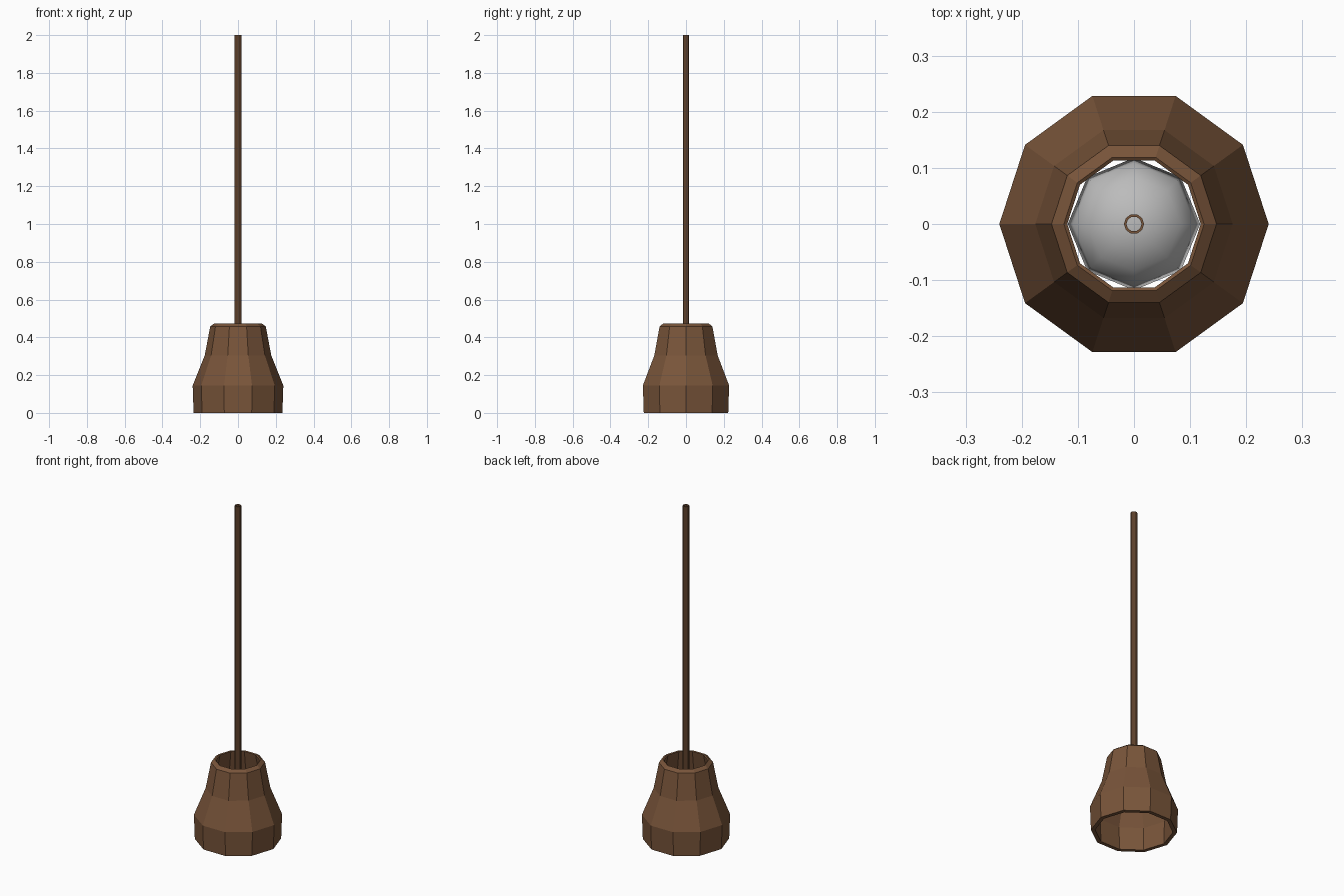
import bpy, bmesh, math

if "Cube" in bpy.data.objects:
    bpy.data.objects.remove(bpy.data.objects["Cube"])


def material(name, rgb):
    m = bpy.data.materials.new(name)
    m.diffuse_color = (*rgb, 1)
    m.use_nodes = True
    m.node_tree.nodes["Principled BSDF"].inputs["Base Color"].default_value = m.diffuse_color
    return m


wood = material("brown wood", (0.19, 0.09, 0.042))
metal = material("grey metal", (0.5, 0.5, 0.5))


def lathe(name, profile, sides, mat, closed=True, smooth=False):
    """Revolve (radius, z) points about z; a radius of 0 makes a pole point."""
    bm = bmesh.new()
    rings = []
    for r, z in profile:
        if r == 0:
            rings.append([bm.verts.new((0, 0, z))] * sides)
        else:
            rings.append([bm.verts.new((r * math.cos(math.tau * i / sides),
                                        r * math.sin(math.tau * i / sides), z))
                          for i in range(sides)])
    pairs = list(zip(rings, rings[1:]))
    if closed:
        pairs.append((rings[-1], rings[0]))
    for a, b in pairs:
        for i in range(sides):
            j = (i + 1) % sides
            corners = list(dict.fromkeys((a[i], a[j], b[j], b[i])))
            bm.faces.new(corners).smooth = smooth
    bmesh.ops.recalc_face_normals(bm, faces=bm.faces)
    mesh = bpy.data.meshes.new(name)
    bm.to_mesh(mesh)
    bm.free()
    mesh.materials.append(mat)
    obj = bpy.data.objects.new(name, mesh)
    bpy.context.collection.objects.link(obj)
    return obj


# Ten-sided hollow wooden body, open at both ends
lathe("churn_body", [(0.235, 0), (0.24, 0.145), (0.176, 0.305), (0.147, 0.458),
                     (0.125, 0.474), (0.119, 0.47), (0.153, 0.30),
                     (0.216, 0.14), (0.212, 0)], 10, wood)

# Thin hollow pole
lathe("plunger_pole", [(0.018, 0.22), (0.018, 2.0), (0.0135, 2.0), (0.0135, 0.22)],
      10, wood)

# Smooth grey dome at the foot of the pole
dome = [(0.118 * math.cos(a), 0.185 + 0.1 * math.sin(a))
        for a in (math.radians(d) for d in (0, 22.5, 45, 67.5))]
lathe("plunger_head", [(0, 0.185)] + dome + [(0, 0.285)], 8, metal,
      closed=False, smooth=True)
